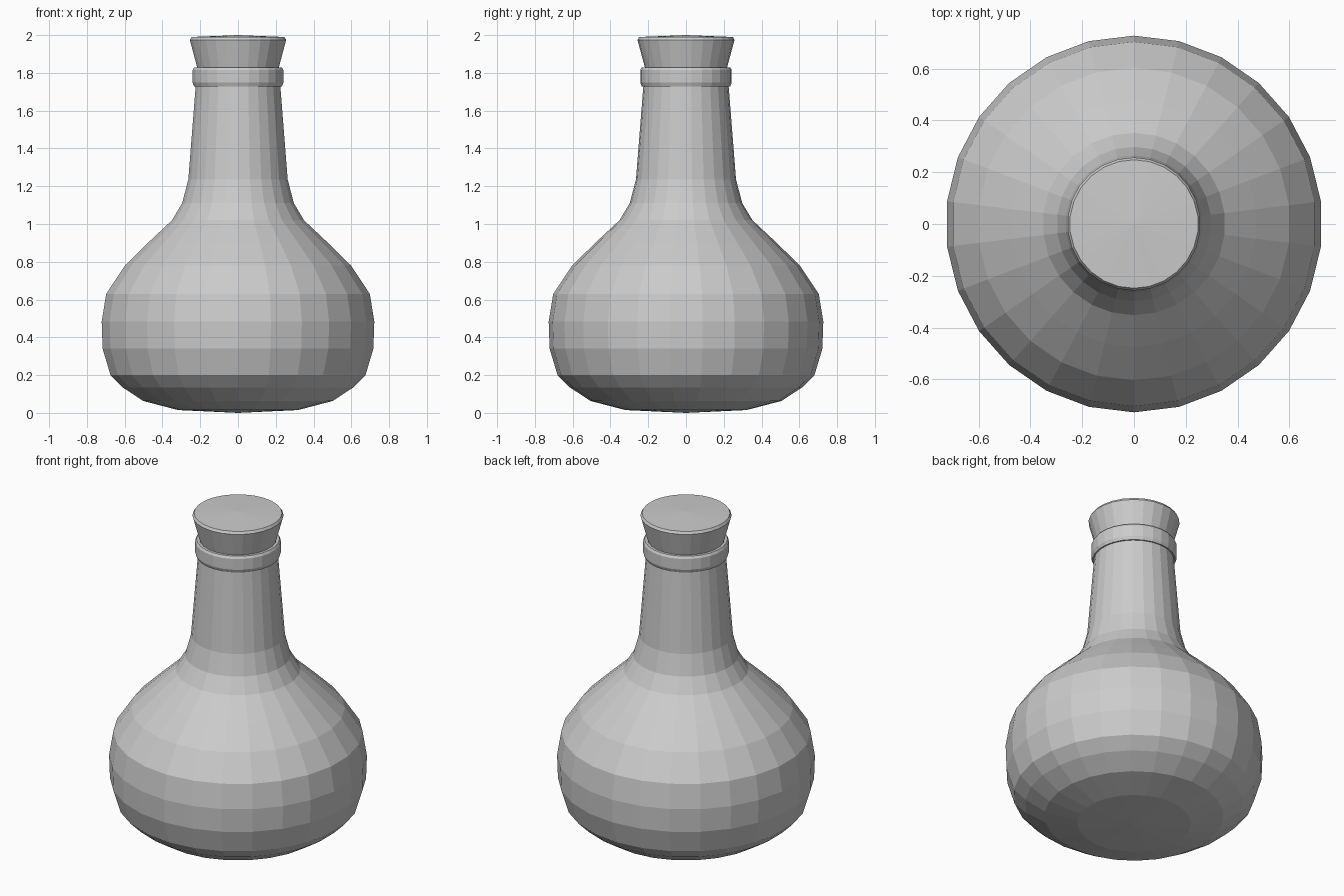
import bpy, bmesh, math

if "Cube" in bpy.data.objects:
    bpy.data.objects.remove(bpy.data.objects["Cube"])

SIDES = 26


def lathe(name, profile, closed=False):
    """Revolve (radius, z) points around z; radius 0 makes a pole."""
    bm = bmesh.new()
    rings = []
    for r, z in profile:
        if r == 0:
            rings.append([bm.verts.new((0, 0, z))] * SIDES)
        else:
            angles = [math.pi / 2 + 2 * math.pi * i / SIDES for i in range(SIDES)]
            rings.append([bm.verts.new((r * math.cos(a), r * math.sin(a), z)) for a in angles])
    pairs = list(zip(rings, rings[1:]))
    if closed:
        pairs.append((rings[-1], rings[0]))
    for low, high in pairs:
        for i in range(SIDES):
            j = (i + 1) % SIDES
            corners = dict.fromkeys((low[i], low[j], high[j], high[i]))
            bm.faces.new(list(corners))
    bmesh.ops.recalc_face_normals(bm, faces=bm.faces)
    mesh = bpy.data.meshes.new(name)
    bm.to_mesh(mesh)
    bm.free()
    obj = bpy.data.objects.new(name, mesh)
    bpy.context.collection.objects.link(obj)
    return obj


# Round body running up into the neck
lathe("flask_body", [
    (0, 0.0), (0.32, 0.015), (0.505, 0.063), (0.615, 0.135), (0.68, 0.20),
    (0.722, 0.34), (0.727, 0.483), (0.703, 0.63), (0.603, 0.78),
    (0.475, 0.905), (0.352, 1.02), (0.298, 1.11), (0.265, 1.235),
    (0.225, 1.74), (0.22, 1.80), (0, 1.80)])

# Chamfered band around the mouth
lathe("neck_band", [
    (0.21, 1.728), (0.234, 1.728), (0.242, 1.748),
    (0.242, 1.815), (0.234, 1.829), (0.21, 1.829)], closed=True)

# Flared stopper with a slightly domed top
lathe("stopper", [
    (0, 1.79), (0.211, 1.79), (0.218, 1.83), (0.257, 1.975), (0.248, 1.99), (0, 2.0)])
